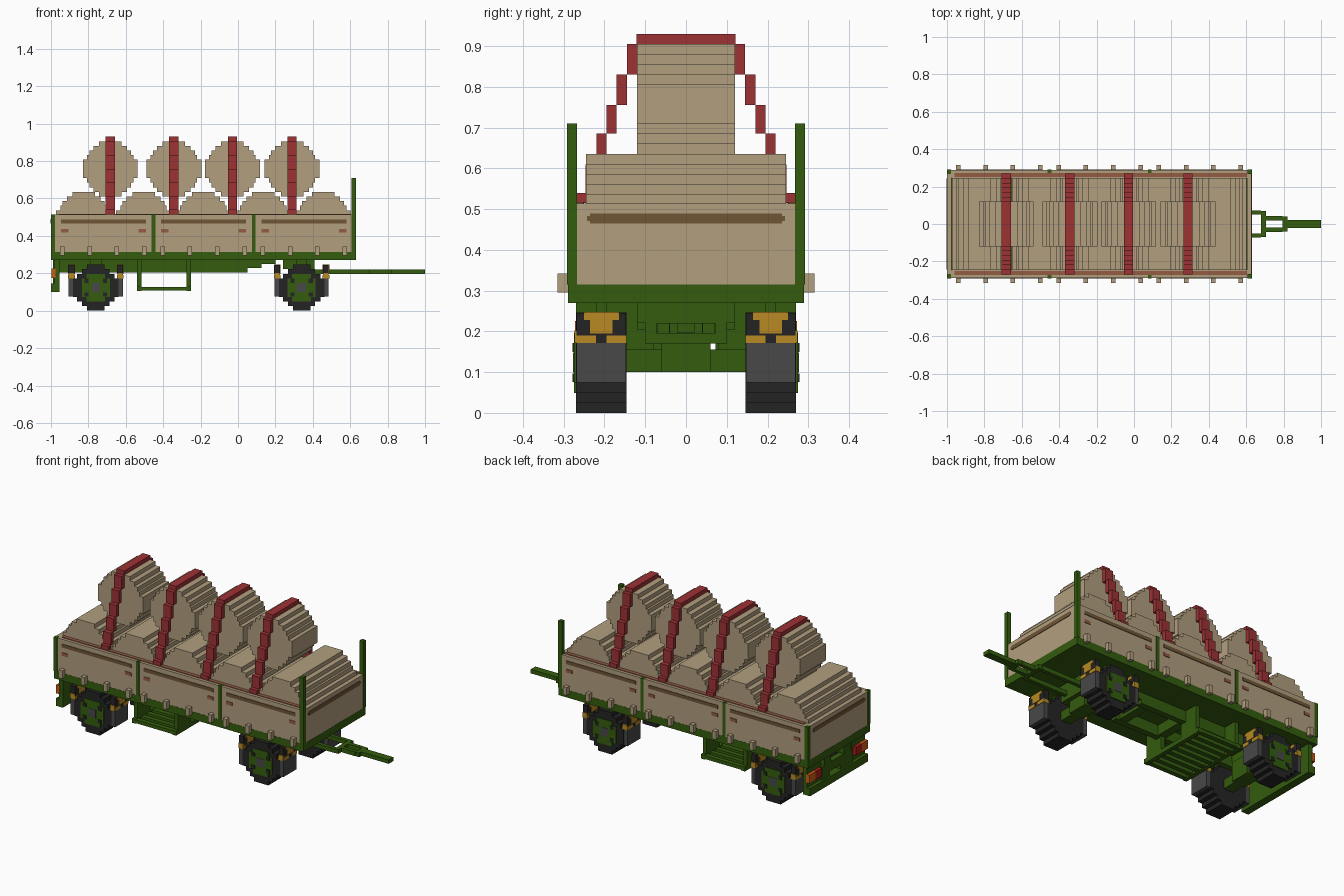
import bpy, bmesh

cube = bpy.data.objects.get("Cube")
if cube:
    bpy.data.objects.remove(cube, do_unlink=True)


def lin(c):
    c /= 255
    return c / 12.92 if c <= 0.04045 else ((c + 0.055) / 1.055) ** 2.4


def material(name, r, g, b):
    m = bpy.data.materials.new(name)
    m.use_nodes = True
    col = (lin(r), lin(g), lin(b), 1)
    m.diffuse_color = col
    bsdf = m.node_tree.nodes["Principled BSDF"]
    bsdf.inputs["Base Color"].default_value = col
    bsdf.inputs["Roughness"].default_value = 0.9
    return m


GREEN = material("green", 52, 92, 14)
TAN = material("tan", 178, 159, 127)
RED = material("strap red", 158, 50, 53)
BROWN = material("stripe brown", 112, 86, 54)
RAIL = material("rail brown", 148, 92, 68)
BLACK = material("tyre black", 36, 36, 37)
GREY = material("tyre grey", 72, 72, 73)
GOLD = material("gold", 184, 138, 34)
ORANGE = material("lamp orange", 205, 95, 20)
LAMP = material("lamp red", 175, 30, 25)


def boxes(name, mat, items):
    """One object made of boxes given as (x0, x1, y0, y1, z0, z1)."""
    bm = bmesh.new()
    for x0, x1, y0, y1, z0, z1 in items:
        vs = bmesh.ops.create_cube(bm, size=1)["verts"]
        for v in vs:
            v.co = ((x0 + x1) / 2 + v.co.x * (x1 - x0),
                    (y0 + y1) / 2 + v.co.y * (y1 - y0),
                    (z0 + z1) / 2 + v.co.z * (z1 - z0))
    me = bpy.data.meshes.new(name)
    bm.to_mesh(me)
    bm.free()
    me.materials.append(mat)
    ob = bpy.data.objects.new(name, me)
    bpy.context.collection.objects.link(ob)
    return ob


def both(items):
    """Mirror boxes across y = 0."""
    return items + [(a, b, -d, -c, e, f) for a, b, c, d, e, f in items]


def disc(cx, cz, y0, y1, widths, step):
    """Stepped disc: half widths run from the middle row outwards."""
    out = []
    for i, w in enumerate(widths):
        out.append((cx - w, cx + w, y0, y1, cz + i * step, cz + (i + 1) * step))
        out.append((cx - w, cx + w, y0, y1, cz - (i + 1) * step, cz - i * step))
    return out


V = 0.0246
PANELS = [-0.72, -0.184, 0.352]

# Bed: floor, corner posts and dividers
boxes("bed_frame", GREEN, [(-1, 0.63, -0.29, 0.29, 0.27, 0.315)])
boxes("corner_posts", GREEN, both([(0.607, 0.631, 0.268, 0.292, 0.315, 0.71),
                                   (-1, -0.978, 0.268, 0.292, 0.315, 0.515)]))
boxes("side_dividers", GREEN, both([(x - 0.01, x + 0.01, 0.25, 0.292, 0.315, 0.516)
                                    for x in (-0.452, 0.084)]))

# Drop sides with stripes, handles and hinges
boxes("side_boards", TAN, both([(-0.978, 0.607, 0.247, 0.289, 0.315, 0.514)]))
boxes("end_boards", TAN, [(0.605, 0.629, -0.268, 0.268, 0.315, 0.514),
                          (-0.999, -0.975, -0.268, 0.268, 0.315, 0.514)])
boxes("top_rails", RAIL, both([(-0.96, 0.603, 0.251, 0.272, 0.512, 0.518)]))
boxes("side_stripes", BROWN, both([(c - 0.227, c + 0.227, 0.286, 0.2925, 0.467, 0.487)
                                   for c in PANELS]))
boxes("side_handles", RAIL, both([(c + s - 0.02, c + s + 0.02, 0.286, 0.2925, 0.418, 0.437)
                                  for c in PANELS for s in (-0.207, 0.207)]))
boxes("end_stripes", BROWN, [(x - 0.003, x + 0.003, -w, w, z0, z1)
                             for x in (0.629, -0.999)
                             for w, z0, z1 in ((0.235, 0.465, 0.489), (0.243, 0.471, 0.483))])
boxes("side_hinges", TAN, both([(c + k * 0.073 - 0.012, c + k * 0.073 + 0.012,
                                 0.285, 0.315, 0.295, 0.342)
                                for c in PANELS for k in (-3, -1, 1, 3)]))

# Stacked round bales
BALE = [0.147, 0.147, 0.124, 0.112, 0.09, 0.06]
LOWER = [-0.825 + i * 0.32 for i in range(5)]
UPPER = [-0.683, -0.343, -0.03, 0.289]
boxes("lower_bales", TAN, [b for x in LOWER
                           for b in disc(x, 0.4875, -0.245, 0.245, BALE, V)])
boxes("upper_bales", TAN, [b for x in UPPER
                           for b in disc(x, 0.758, -0.12, 0.12, BALE, V)])

# Straps stepping down both sides of the load
STRAP = [(0.12, 0.145, 0.83, 0.905), (0.145, 0.17, 0.755, 0.83),
         (0.17, 0.195, 0.685, 0.755), (0.195, 0.22, 0.61, 0.685),
         (0.22, 0.247, 0.54, 0.61), (0.245, 0.27, 0.515, 0.54)]
for x in UPPER:
    a, b = x - 0.0246, x + 0.0246
    boxes("strap", RED, both([(a, b) + s for s in STRAP])
          + [(a, b, -0.122, 0.122, 0.9, 0.93), ])

# Chassis beams, cross members and turntable
boxes("chassis_beams", GREEN, both([(-0.96, 0.05, 0.085, 0.12, 0.205, 0.272),
                                    (0.05, 0.125, 0.085, 0.12, 0.228, 0.272),
                                    (0.125, 0.2, 0.085, 0.12, 0.25, 0.272)]))
boxes("cross_members", GREEN, [(x - 0.025, x + 0.025, -0.1, 0.1, 0.21, 0.272)
                               for x in (-0.76, -0.54, -0.26, 0.0)])
boxes("turntable", GREEN, [(0.24, 0.41, -0.12, 0.12, 0.222, 0.272),
                           (0.27, 0.41, -0.1, 0.1, 0.17, 0.222)])

# Slatted shelf hung under the bed
boxes("shelf_hangers", GREEN, both([(x - 0.012, x + 0.012, 0.08, 0.2, 0.105, 0.272)
                                    for x in (-0.527, -0.263)]))
boxes("shelf_slats", GREEN, [(-0.515, -0.275, y - 0.014, y + 0.014, 0.108, 0.128)
                             for y in [-0.206 + i * 0.0515 for i in range(9)]])
boxes("shelf_rims", GREEN, [(x - 0.012, x + 0.012, -0.22, 0.22, 0.104, 0.13)
                            for x in (-0.527, -0.263)])

# Rear bumper and lamps
boxes("rear_bumper", GREEN, [(-1, -0.955, -0.27, 0.27, 0.1, 0.145),
                             (-0.99, -0.955, -0.145, 0.145, 0.17, 0.222),
                             (-0.99, -0.955, -0.145, -0.027, 0.145, 0.17),
                             (-0.99, -0.955, 0.073, 0.145, 0.145, 0.17)]
      + both([(-0.98, -0.955, 0.145, 0.27, 0.145, 0.272),
              (-0.99, -0.957, 0.06, 0.12, 0.22, 0.272)]))
boxes("lamp_red", LAMP, both([(-0.998, -0.975, 0.16, 0.215, 0.175, 0.225)]))
boxes("lamp_orange", ORANGE, both([(-0.998, -0.975, 0.215, 0.272, 0.175, 0.225)]))

# Drawbar
boxes("drawbar", GREEN, [(0.68, 0.705, -0.07, 0.07, 0.195, 0.22),
                         (0.795, 0.82, -0.04, 0.04, 0.195, 0.22),
                         (0.82, 1.0, -0.022, 0.022, 0.197, 0.22)]
      + both([(0.4, 0.68, 0.05, 0.072, 0.195, 0.22),
              (0.705, 0.795, 0.02, 0.042, 0.195, 0.22)]))

# Axles and stepped wheels
for label, cx in (("front", 0.34), ("rear", -0.76)):
    boxes(label + "_axle", GREEN, [(cx - 0.03, cx + 0.03, -0.15, 0.15, 0.1, 0.155),
                                   (cx - 0.045, cx + 0.045, -0.06, 0.06, 0.1, 0.215)]
          + both([(cx - 0.03, cx + 0.03, 0.195, 0.22, 0.24, 0.272)]))
    boxes(label + "_tyres", BLACK, both(
        disc(cx, 0.1232, 0.146, 0.27, [0.122, 0.122, 0.1, 0.073, 0.047], V)))
    ends = ((cx - 0.145, cx - 0.115), (cx + 0.115, cx + 0.145))
    boxes(label + "_tyre_sides", GREY, both([e + (0.147, 0.269, 0.075, 0.171) for e in ends]))
    # Gold branching tread marks between black blocks
    boxes(label + "_guard_blocks", BLACK, both([e + (0.147, 0.269, 0.171, 0.245) for e in ends]))
    marks = [(0.165, 0.25, 0.228, 0.247), (0.18, 0.236, 0.195, 0.228),
             (0.146, 0.195, 0.171, 0.19), (0.221, 0.27, 0.171, 0.19)]
    boxes(label + "_guard_marks", GOLD, both(
        [(a - 0.003, b + 0.003) + m for a, b in ends for m in marks]
        + [e + (0.262, 0.273, 0.171, 0.202) for e in ends]))
    boxes(label + "_hubs", GREEN, both(
        disc(cx, 0.1232, 0.265, 0.275, [0.075, 0.075, 0.05], V)))
    boxes(label + "_hub_bolts", BLACK, both(
        [(cx + i * 0.049 - 0.011, cx + i * 0.049 + 0.011, 0.27, 0.278,
          0.1232 + j * 0.037 - 0.011, 0.1232 + j * 0.037 + 0.011)
         for i in (-1, 1) for j in (-1, 1)]))
    boxes(label + "_hub_caps", GREY, both(
        [(cx - 0.024, cx + 0.024, 0.27, 0.277, 0.099, 0.148)]))
